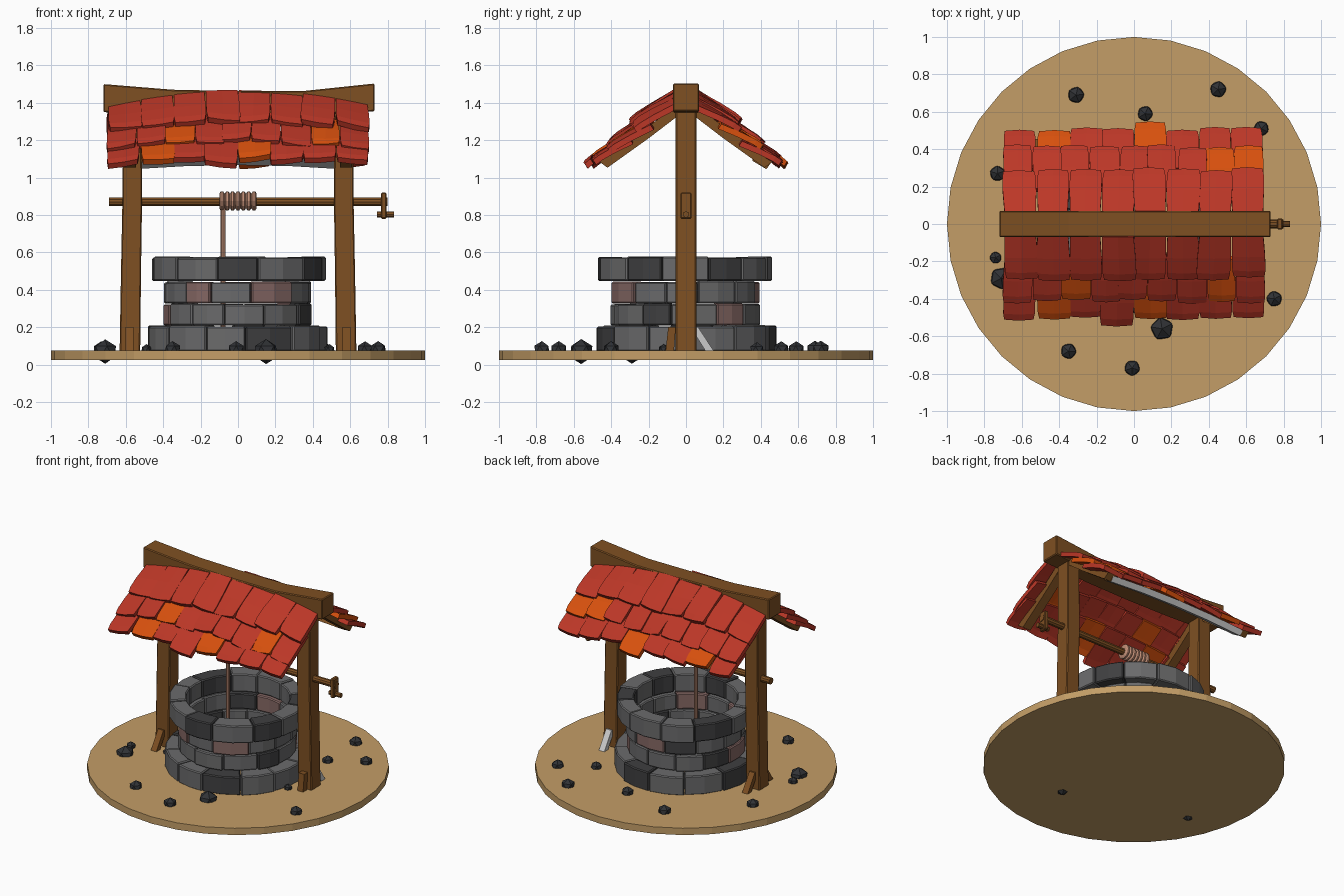
import bpy, bmesh, math, random
from mathutils import Vector, Matrix

if "Cube" in bpy.data.objects:
    bpy.data.objects.remove(bpy.data.objects["Cube"])

random.seed(4)
R = random.uniform


def mat(name, r, g, b):
    m = bpy.data.materials.new(name)
    m.diffuse_color = (r, g, b, 1)
    m.use_nodes = True
    m.node_tree.nodes["Principled BSDF"].inputs["Base Color"].default_value = m.diffuse_color
    return m


SAND = mat("sand", 0.55, 0.34, 0.135)
WOOD = mat("brown wood", 0.21, 0.08, 0.016)
RED = mat("red tile", 0.50, 0.038, 0.02)
ORANGE = mat("orange tile", 0.68, 0.08, 0.004)
STONE = mat("grey stone", 0.145, 0.145, 0.148)
DARK = mat("dark stone", 0.05, 0.05, 0.052)
PINK = mat("pink stone", 0.24, 0.14, 0.13)
ROPE = mat("rope", 0.53, 0.27, 0.18)
ROCK = mat("black rock", 0.03, 0.032, 0.036)
PALE = mat("pale grey", 0.6, 0.6, 0.6)


def loft(bm, sections, mi=0):
    """Skin a chain of equal-length closed loops and cap both ends."""
    rows = [[bm.verts.new(p) for p in s] for s in sections]
    n = len(rows[0])
    fs = [bm.faces.new(rows[0][::-1]), bm.faces.new(rows[-1])]
    for a, b in zip(rows, rows[1:]):
        for i in range(n):
            j = (i + 1) % n
            fs.append(bm.faces.new((a[i], a[j], b[j], b[i])))
    for f in fs:
        f.material_index = mi
    return fs


def finish(bm, name, mats, bevel=0):
    bmesh.ops.recalc_face_normals(bm, faces=bm.faces[:])
    me = bpy.data.meshes.new(name)
    bm.to_mesh(me)
    bm.free()
    for m in mats:
        me.materials.append(m)
    ob = bpy.data.objects.new(name, me)
    bpy.context.collection.objects.link(ob)
    if bevel:
        b = ob.modifiers.new("bevel", 'BEVEL')
        b.width, b.segments = bevel, 1
    return ob


def solid(name, sections, m, bevel=0):
    bm = bmesh.new()
    loft(bm, sections)
    return finish(bm, name, [m], bevel)


def rect_z(x, y, z, w, d):
    return [(x - w/2, y - d/2, z), (x + w/2, y - d/2, z), (x + w/2, y + d/2, z), (x - w/2, y + d/2, z)]


def rect_x(x, y0, y1, z0, z1):
    return [(x, y0, z0), (x, y1, z0), (x, y1, z1), (x, y0, z1)]


def ring(axis, pos, r, n):
    pts = []
    for i in range(n):
        a = 2 * math.pi * i / n
        c, s = r * math.cos(a), r * math.sin(a)
        pts.append((pos[0], pos[1] + c, pos[2] + s) if axis == 'x' else (pos[0] + c, pos[1] + s, pos[2]))
    return pts


# Ground disc
solid("ground_disc", [ring('z', (0, 0, z), 1.0, 32) for z in (0.025, 0.075)], SAND)

# Stone rings: name, z range, inner and outer radius, start angle, dark and pink block directions
ROWS = [("base_stones", 0.07, 0.21, 0.33, 0.48, 7, (298, 68, 190), ()),
        ("lower_wall_stones", 0.21, 0.328, 0.33, 0.40, 22, (336, 150), (30, 172)),
        ("upper_wall_stones", 0.328, 0.447, 0.33, 0.40, 12, (120,), (226, 288, 97)),
        ("rim_stones", 0.447, 0.578, 0.345, 0.465, 14, (265, 330, 165, 40), ())]
for name, z0, z1, ri, ro, start, darks, pinks in ROWS:
    bm = bmesh.new()
    cuts = [start + 30 * i + R(-4, 4) for i in range(12)]
    cuts.append(cuts[0] + 360)
    for a0, a1 in zip(cuts, cuts[1:]):
        def inside(angles):
            return any((d - a0) % 360 < a1 - a0 for d in angles)
        mi = 1 if inside(darks) else 2 if inside(pinks) else 0
        out, top = ro + R(-0.01, 0.008), z1 + R(-0.008, 0.002)
        secs = []
        for a in (a0 + 0.25, (a0 + a1) / 2, a1 - 0.25):
            c, s = math.cos(math.radians(a)), math.sin(math.radians(a))
            secs.append([(r * c, r * s, z) for r, z in ((ri, z0), (out, z0), (out, top), (ri, top))])
        loft(bm, secs, mi)
    finish(bm, name, [STONE, DARK, PINK], 0.007)

# Posts, rafters and foot braces on both sides
RAFTER = [(0.03, 1.34), (0.2, 1.21), (0.42, 1.053), (0.47, 1.09), (0.2, 1.275), (0.03, 1.40)]
for side, s in (("left", -1), ("right", 1)):
    solid(side + "_post", [rect_z(s * x, 0, z, w, 0.11) for x, z, w in
                           ((0.578, 0.07, 0.11), (0.572, 0.5, 0.107), (0.565, 0.9, 0.105), (0.567, 1.37, 0.10))],
          WOOD, 0.006)
    for end, e in (("front", -1), ("back", 1)):
        solid(f"{side}_{end}_rafter",
              [[(s * x, e * y, z) for y, z in RAFTER] for x in (0.545, 0.61)], WOOD)
        top, foot = (0.075, 0.088) if (s, e) == (1, -1) else (0.045, 0.135)
        solid(f"{side}_{end}_brace", [rect_z(s * 0.58, e * foot, 0.06, 0.045, 0.045),
                                      rect_z(s * 0.58, e * top, 0.20, 0.045, 0.04)],
              PALE if (s, e) == (1, 1) else WOOD)

# Sagging ridge beam
solid("ridge_beam", [rect_x(x, -0.07, 0.07, a, b) for x, a, b in
                     ((-0.72, 1.35, 1.50), (-0.35, 1.335, 1.47), (0.0, 1.33, 1.463),
                      (0.35, 1.335, 1.463), (0.73, 1.355, 1.503))], WOOD, 0.006)

# Eave plank under the back slope, pale below
bm = bmesh.new()
secs = []
for i in range(5):
    x = -0.56 + 0.28 * i
    dz = 0.022 * (1 - (x / 0.56) ** 2)
    secs.append([(x, y, z + dz) for y, z in ((0.355, 1.09), (0.43, 1.045), (0.455, 1.08), (0.38, 1.125))])
loft(bm, secs)
bmesh.ops.recalc_face_normals(bm, faces=bm.faces[:])
for f in bm.faces:
    f.material_index = 1 if f.normal.z < -0.5 else 0
finish(bm, "back_eave_plank", [WOOD, PALE])

# Roof tiles: upper y, z, lower y, z, tile count, orange tiles (front, back), long tile (front, back)
TILES = [("top", 0.07, 1.46, 0.29, 1.315, 8, ((), ()), (-1, -1)),
         ("middle", 0.19, 1.345, 0.41, 1.20, 9, ((2, 7), (7, 8)), (-1, -1)),
         ("bottom", 0.30, 1.245, 0.505, 1.11, 8, ((1, 4), (1, 4)), (3, 4))]
for k, (side, s) in enumerate((("front", -1), ("back", 1))):
    for row, yu, zu, yl, zl, n, oranges, longs in TILES:
        bm = bmesh.new()
        w = 1.39 / n
        for i in range(n):
            xc = -0.695 + w * (i + 0.5)
            reach = 1.18 if longs[k] == i else R(0.95, 1.05)
            lift, lean, skew, wide = R(-0.004, 0.010), R(-0.012, 0.012), R(-0.012, 0.012), w * R(0.96, 1.04)
            secs = []
            for t, taper, bulge in ((0, 0.94, 0), (0.5, 1.0, 0.006), (0.85, 1.0, 0.004), (1, 0.93, -0.004)):
                loop = []
                for sx, th in ((-1, 0.032), (0, 0.032), (1, 0.032), (1, 0), (0, 0), (-1, 0)):
                    x = xc + sx * wide * taper / 2 + skew * t
                    tt = t * (reach + (0.03 if sx == 0 else 0))
                    y = yu + (yl - yu) * tt
                    z = zu + (zl - zu) * tt + bulge + lift + lean * sx * t
                    z -= (0.09 - 0.14 * y) * (x / 0.7) ** 2
                    loop.append((x, s * (y - th * 0.55), z - th * 0.83))
                secs.append(loop)
            loft(bm, secs, 1 if i in oranges[k] else 0)
        finish(bm, f"{side}_{row}_tiles", [RED, ORANGE])

# Winding axle with crank
solid("axle", [ring('x', (x, 0, 0.87), 0.024, 10) for x in (-0.69, 0.80)], WOOD)
solid("crank_arm", [rect_x(x, -0.03, 0.03, 0.78, 0.92) for x in (0.765, 0.795)], WOOD, 0.006)
solid("crank_handle", [ring('x', (x, 0, 0.803), 0.017, 8) for x in (0.742, 0.835)], WOOD)

# Rope coil as stacked rounded rings, and hanging rope
bm = bmesh.new()
secs = []
for i in range(7):
    x = -0.10 + 0.0286 * i
    for dx, r in ((0.001, 0.04), (0.008, 0.052), (0.020, 0.052), (0.0276, 0.04)):
        secs.append(ring('x', (x + dx, 0, 0.875), r, 12))
loft(bm, secs)
finish(bm, "rope_coil", [ROPE])
solid("hanging_rope", [ring('z', (-0.08, 0, z), 0.013, 8) for z in (0.2, 0.86)], ROPE)

# Scattered rocks
ROCKS = [(-0.31, 0.69, 0.048), (0.06, 0.59, 0.045), (0.45, 0.72, 0.048), (0.68, 0.51, 0.045),
         (-0.73, 0.27, 0.045), (-0.74, -0.18, 0.035), (-0.71, -0.29, 0.065), (-0.35, -0.68, 0.046),
         (-0.01, -0.77, 0.046), (0.15, -0.56, 0.067), (0.75, -0.40, 0.046), (0.49, -0.12, 0.03),
         (0.46, 0.38, 0.04), (-0.49, -0.12, 0.03)]
bm = bmesh.new()
for x, y, r in ROCKS:
    z = 0.07 if r > 0.06 else 0.08
    m = Matrix.Translation((x, y, z)) @ Matrix.Rotation(R(0, 6), 4, 'Z')
    bmesh.ops.create_icosphere(bm, subdivisions=1, radius=r, matrix=m)
finish(bm, "scattered_rocks", [ROCK])
